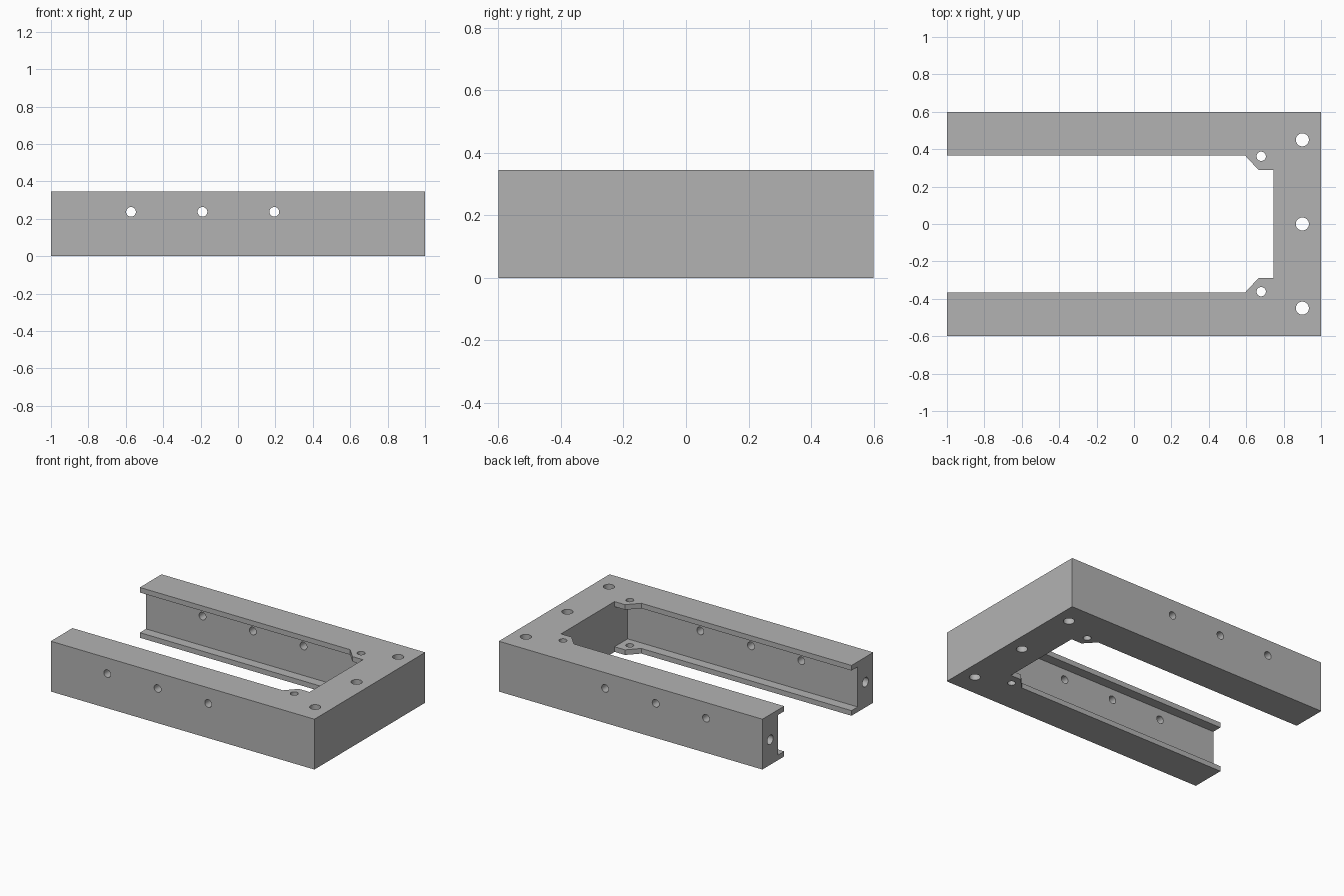
import bpy, bmesh, math
from mathutils import Matrix

if "Cube" in bpy.data.objects:
    bpy.data.objects.remove(bpy.data.objects["Cube"])

H = 0.345        # overall height
FLANGE = 0.035   # flange thickness
WEB_IN = 0.432   # inner face of the arm webs
BAR_IN = 0.745   # inner face of the cross bar

grey = bpy.data.materials.new("plain grey")
grey.diffuse_color = (0.45, 0.45, 0.45, 1)
grey.use_nodes = True
grey.node_tree.nodes["Principled BSDF"].inputs["Base Color"].default_value = grey.diffuse_color


def add_object(name, bm):
    bmesh.ops.recalc_face_normals(bm, faces=bm.faces)
    mesh = bpy.data.meshes.new(name)
    bm.to_mesh(mesh)
    bm.free()
    mesh.materials.append(grey)
    ob = bpy.data.objects.new(name, mesh)
    bpy.context.collection.objects.link(ob)
    return ob


def prism(name, outline, z0, z1):
    bm = bmesh.new()
    face = bm.faces.new([bm.verts.new((x, y, z0)) for x, y in outline])
    side = bmesh.ops.extrude_face_region(bm, geom=[face])["geom"]
    verts = [g for g in side if isinstance(g, bmesh.types.BMVert)]
    bmesh.ops.translate(bm, verts=verts, vec=(0, 0, z1 - z0))
    return add_object(name, bm)


def drill(name, centre, radius, length, axis):
    bm = bmesh.new()
    turn = {"X": Matrix.Rotation(math.pi / 2, 4, "Y"),
            "Y": Matrix.Rotation(math.pi / 2, 4, "X"),
            "Z": Matrix.Identity(4)}[axis]
    bmesh.ops.create_cone(bm, cap_ends=True, segments=32, radius1=radius,
                          radius2=radius, depth=length,
                          matrix=Matrix.Translation(centre) @ turn)
    return add_object(name, bm)


# U-shaped frame outline with corner gussets
half = [(1, 0.6), (-1, 0.6), (-1, 0.365), (0.595, 0.365), (0.665, 0.29), (BAR_IN, 0.29)]
frame = prism("frame", half + [(x, -y) for x, y in reversed(half)], 0, H)

# Pocket that leaves the C-channel flanges on both arms
cutters = [prism("pocket_cutter", [(-1.1, -WEB_IN), (BAR_IN, -WEB_IN),
                                   (BAR_IN, WEB_IN), (-1.1, WEB_IN)], FLANGE, H - FLANGE)]

# Vertical mounting holes through the cross bar
for y in (-0.45, 0, 0.45):
    cutters.append(drill("bar_hole_cutter", (0.9, y, H / 2), 0.035, 1, "Z"))

for s in (-1, 1):
    # Gusset holes, side holes and blind end holes
    cutters.append(drill("gusset_hole_cutter", (0.68, s * 0.362, H / 2), 0.025, 1, "Z"))
    for x in (-0.572, -0.19, 0.194):
        cutters.append(drill("side_hole_cutter", (x, s * 0.516, 0.237), 0.026, 0.4, "Y"))
    cutters.append(drill("end_hole_cutter", (-1, s * 0.516, H / 2), 0.032, 0.4, "X"))

for c in cutters:
    c.hide_render = True
    mod = frame.modifiers.new(c.name, "BOOLEAN")
    mod.operation, mod.solver, mod.object = "DIFFERENCE", "EXACT", c

# Bake the cuts and drop the cutters
bpy.context.view_layer.update()
baked = bpy.data.meshes.new_from_object(frame.evaluated_get(bpy.context.evaluated_depsgraph_get()))
frame.modifiers.clear()
frame.data = baked
for c in cutters:
    bpy.data.objects.remove(c)

bpy.context.view_layer.objects.active = frame
frame.select_set(True)
bpy.ops.object.shade_smooth_by_angle(angle=math.radians(30))
